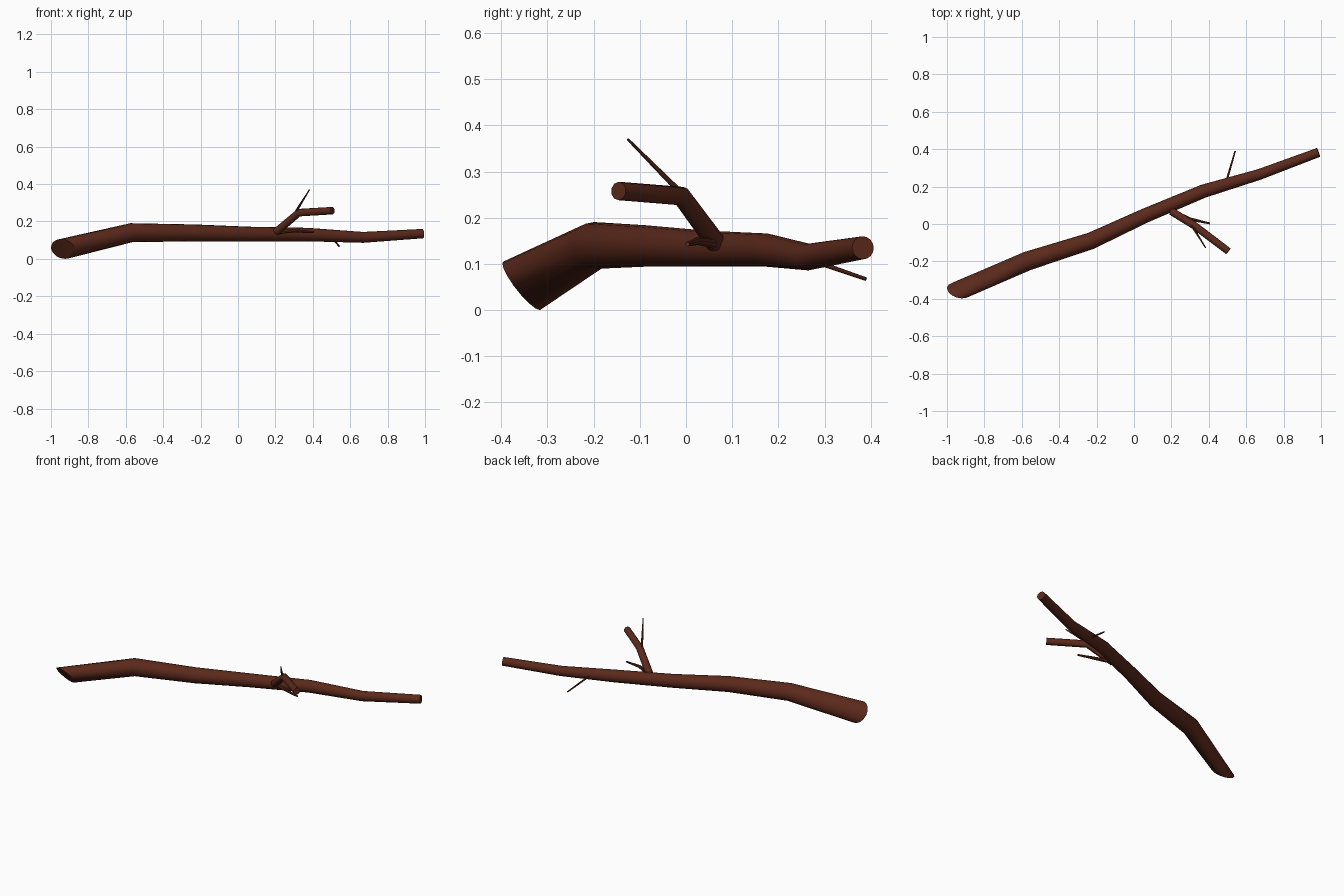
import bpy, bmesh, math
from mathutils import Vector

if "Cube" in bpy.data.objects:
    bpy.data.objects.remove(bpy.data.objects["Cube"])

bark = bpy.data.materials.new("bark")
bark.diffuse_color = (0.105, 0.022, 0.011, 1)
bark.use_nodes = True
bark.node_tree.nodes["Principled BSDF"].inputs["Base Color"].default_value = bark.diffuse_color


def limb(name, path, sides, start_dir=None):
    """Tapered tube through (x, y, z, radius) points, capped at both ends."""
    pts = [Vector(p[:3]) for p in path]
    n = len(pts)
    tangents = []
    for i in range(n):
        a = (pts[i] - pts[i - 1]).normalized() if i > 0 else Vector()
        b = (pts[i + 1] - pts[i]).normalized() if i < n - 1 else Vector()
        tangents.append((a + b).normalized())
    if start_dir:
        tangents[0] = Vector(start_dir).normalized()

    bm = bmesh.new()
    rings = []
    t = tangents[0]
    u = (Vector((0, 0, 1)) - t * t.z).normalized()
    for i, p in enumerate(pts):
        # carry the ring orientation along without twisting
        u = t.rotation_difference(tangents[i]) @ u
        t = tangents[i]
        v = t.cross(u)
        r = path[i][3]
        rings.append([bm.verts.new(p + r * (math.cos(a) * u + math.sin(a) * v))
                      for a in (2 * math.pi * k / sides for k in range(sides))])
    for r0, r1 in zip(rings, rings[1:]):
        for k in range(sides):
            j = (k + 1) % sides
            bm.faces.new((r0[k], r0[j], r1[j], r1[k]))
    bm.faces.new(rings[0][::-1])
    bm.faces.new(rings[-1])
    bmesh.ops.recalc_face_normals(bm, faces=bm.faces[:])

    mesh = bpy.data.meshes.new(name)
    bm.to_mesh(mesh)
    bm.free()
    mesh.materials.append(bark)
    ob = bpy.data.objects.new(name, mesh)
    bpy.context.collection.objects.link(ob)
    bpy.ops.object.select_all(action='DESELECT')
    ob.select_set(True)
    bpy.context.view_layer.objects.active = ob
    bpy.ops.object.shade_smooth_by_angle(angle=math.radians(40))
    return ob


# main stem, with a slanted cut at the thick end
limb("main_stem", [
    (-0.935, -0.355, 0.053, 0.0665),
    (-0.57, -0.198, 0.140, 0.051),
    (-0.23, -0.090, 0.139, 0.045),
    (0.06, 0.045, 0.133, 0.039),
    (0.37, 0.175, 0.130, 0.036),
    (0.67, 0.265, 0.115, 0.029),
    (0.987, 0.383, 0.135, 0.025)], 16, start_dir=(0.22, 0.76, 0.60))

# forked side branch
limb("side_branch", [
    (0.205, 0.065, 0.145, 0.022),
    (0.325, -0.010, 0.247, 0.021),
    (0.505, -0.146, 0.258, 0.020)], 10)

# thin twigs
limb("upper_twig", [(0.31, -0.010, 0.253, 0.007), (0.382, -0.126, 0.370, 0.003)], 8)
limb("low_twig", [(0.20, 0.070, 0.143, 0.012), (0.30, 0.026, 0.150, 0.009),
                  (0.406, 0.003, 0.143, 0.005)], 8)
limb("back_twig", [(0.493, 0.225, 0.124, 0.006), (0.541, 0.390, 0.067, 0.004)], 8)
